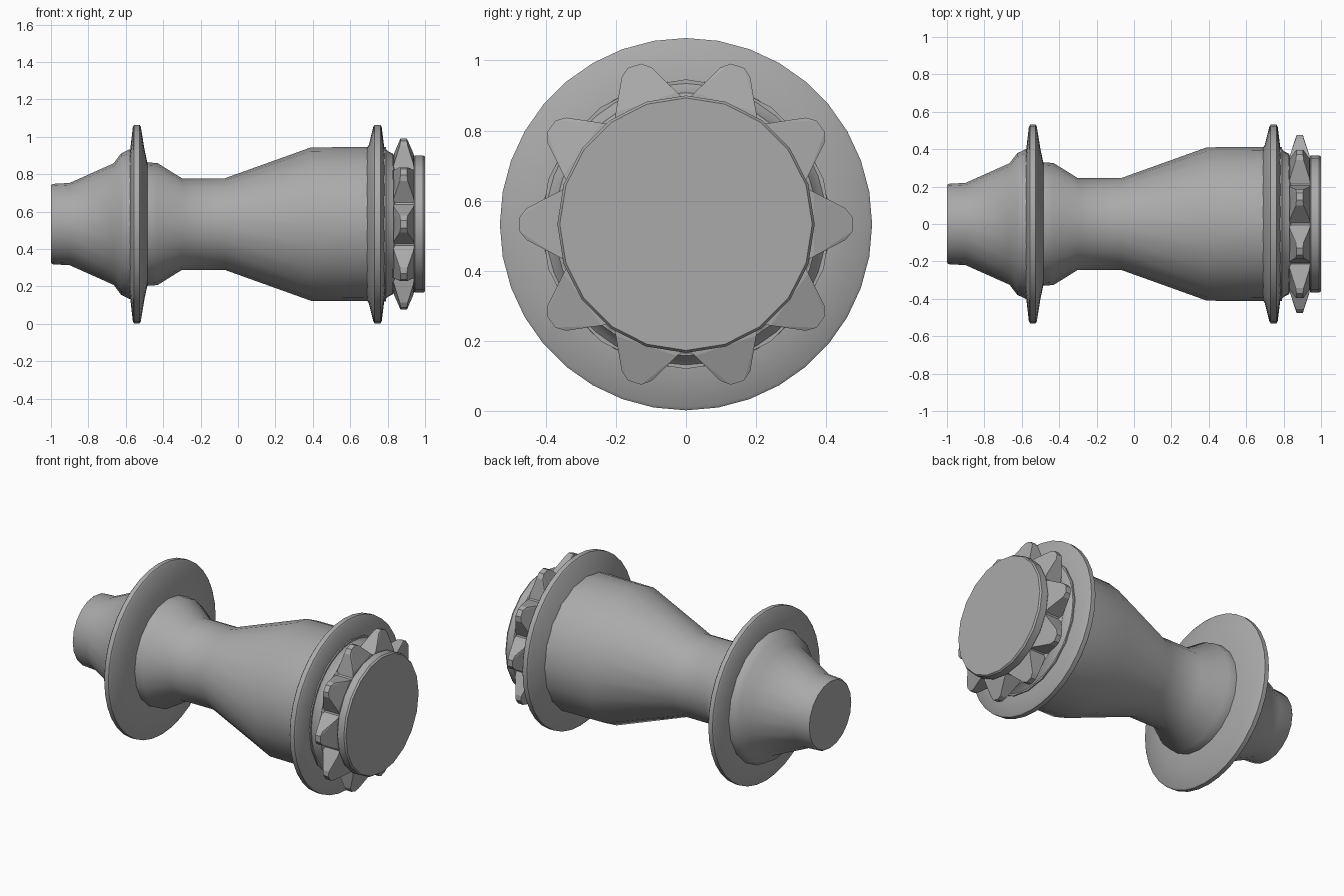
import bpy, bmesh, math
from mathutils import Matrix, Vector

default_cube = bpy.data.objects.get("Cube")
if default_cube:
    bpy.data.objects.remove(default_cube, do_unlink=True)

AXIS_Z = 0.533

steel = bpy.data.materials.new("steel_grey")
steel.use_nodes = True
grey = (0.4, 0.4, 0.4, 1)
steel.diffuse_color = grey
steel.node_tree.nodes["Principled BSDF"].inputs["Base Color"].default_value = grey


def add_object(name, bm, smooth=True):
    bmesh.ops.recalc_face_normals(bm, faces=bm.faces)
    mesh = bpy.data.meshes.new(name)
    bm.to_mesh(mesh)
    bm.free()
    mesh.materials.append(steel)
    obj = bpy.data.objects.new(name, mesh)
    obj.location.z = AXIS_Z
    bpy.context.collection.objects.link(obj)
    if smooth:
        bpy.ops.object.select_all(action='DESELECT')
        obj.select_set(True)
        bpy.context.view_layer.objects.active = obj
        bpy.ops.object.shade_smooth_by_angle(angle=math.radians(32))
    return obj


def lathe(name, profile, sides):
    """Turn (x, radius) points around the x axis and cap both ends."""
    bm = bmesh.new()
    rings = []
    for x, r in profile:
        angles = [2 * math.pi * i / sides for i in range(sides)]
        rings.append([bm.verts.new((x, r * math.cos(a), r * math.sin(a))) for a in angles])
    for low, high in zip(rings, rings[1:]):
        for i in range(sides):
            j = (i + 1) % sides
            bm.faces.new((low[i], low[j], high[j], high[i]))
    bm.faces.new(rings[0])
    bm.faces.new(rings[-1])
    return add_object(name, bm)


# Waisted barrel with a stepped neck at the narrow end
lathe("hub_barrel", [
    (-1, 0.208), (-0.99, 0.215), (-0.9, 0.22), (-0.665, 0.325), (-0.625, 0.378),
    (-0.58, 0.4), (-0.51, 0.4), (-0.485, 0.33), (-0.43, 0.326), (-0.3, 0.245),
    (-0.07, 0.245), (0.39, 0.41), (0.79, 0.413)], 20)

# Dished flanges
lathe("right_flange", [
    (-0.582, 0.36), (-0.576, 0.4), (-0.562, 0.522), (-0.555, 0.531),
    (-0.527, 0.531), (-0.52, 0.522), (-0.5, 0.4), (-0.485, 0.33)], 36)
lathe("left_flange", [
    (0.685, 0.4), (0.7, 0.425), (0.724, 0.522), (0.731, 0.531),
    (0.761, 0.531), (0.768, 0.522), (0.782, 0.41), (0.8, 0.39), (0.83, 0.375)], 36)

# Core carrying the teeth, and the end cap
lathe("sprocket_core", [(0.78, 0.38), (0.83, 0.372), (0.84, 0.355), (0.95, 0.355)], 20)
lathe("end_cap", [(0.94, 0.36), (0.946, 0.367), (0.99, 0.367), (1, 0.36)], 20)

# Ring of ten blunt tapered teeth
TEETH = 10
bm = bmesh.new()
levels = [(0.34, 0.105, 0.055), (0.365, 0.092, 0.053), (0.455, 0.045, 0.021), (0.475, 0.02, 0.017)]
for n in range(TEETH):
    turn = Matrix.Rotation(2 * math.pi * n / TEETH, 4, 'X')
    points = []
    for radius, half_width, half_depth in levels:
        for side in (-1, 1):
            for face in (-1, 1):
                p = Vector((0.886 + face * half_depth, radius, side * half_width))
                points.append(bm.verts.new(turn @ p))
    hull = bmesh.ops.convex_hull(bm, input=points)
    loose = [v for v in points if v.is_valid and not v.link_faces]
    bmesh.ops.delete(bm, geom=loose, context='VERTS')
add_object("sprocket_teeth", bm, smooth=False)
